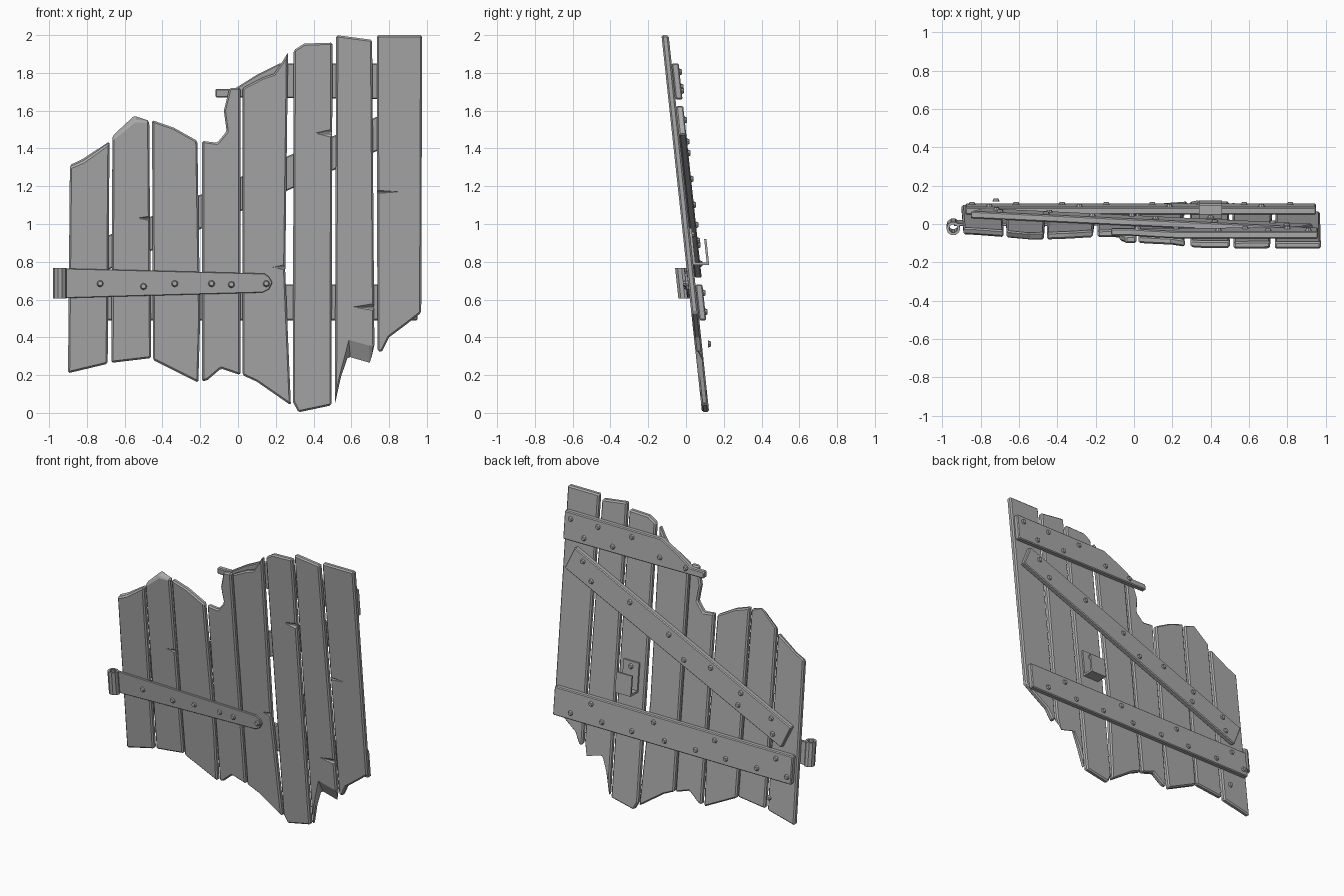
import bpy, bmesh, math
from mathutils import Matrix, Vector

cube = bpy.data.objects.get("Cube")
if cube:
    bpy.data.objects.remove(cube, do_unlink=True)

GREY = (0.40, 0.40, 0.40, 1)
mat = bpy.data.materials.new("weathered grey")
mat.use_nodes = True
mat.diffuse_color = GREY
mat.node_tree.nodes["Principled BSDF"].inputs["Base Color"].default_value = GREY

THICK = 0.038           # plank thickness
BACK = THICK + 0.037    # rear face of the battens


def lean(x, z, d):
    """Point on the leaning gate: d is the depth behind the front face."""
    return Vector((x, 0.085 - 0.1075 * z + d, z))


def finish(name, bm, bevel=0):
    bmesh.ops.recalc_face_normals(bm, faces=bm.faces)
    mesh = bpy.data.meshes.new(name)
    bm.to_mesh(mesh)
    bm.free()
    mesh.materials.append(mat)
    ob = bpy.data.objects.new(name, mesh)
    bpy.context.collection.objects.link(ob)
    if bevel:
        mod = ob.modifiers.new("worn edges", "BEVEL")
        mod.width = bevel
        mod.segments = 1
        mod.angle_limit = math.radians(40)
    return ob


def loft(name, front, back, bevel=0):
    """Solid between two matching outlines."""
    bm = bmesh.new()
    a = [bm.verts.new(p) for p in front]
    b = [bm.verts.new(p) for p in back]
    n = len(a)
    for i in range(n):
        j = (i + 1) % n
        bm.faces.new((a[i], a[j], b[j], b[i]))
    bm.faces.new(a)
    bm.faces.new(b[::-1])
    return finish(name, bm, bevel)


def slab(name, pts, d0, d1, bevel=0):
    """Outline (x, z[, height shift at the rear]) given thickness d0..d1."""
    return loft(name, [lean(p[0], p[1], d0) for p in pts],
                [lean(p[0], p[1] + (p[2] if len(p) > 2 else 0), d1) for p in pts], bevel)


def bolts(name, spots, d, side):
    """Low domed bolt heads; side is +1 at the rear, -1 at the front."""
    bm = bmesh.new()
    for x, z in spots:
        m = Matrix.Translation(lean(x, z, d + side * 0.005)) @ Matrix.Rotation(-side * math.pi / 2, 4, "X")
        bmesh.ops.create_cone(bm, cap_ends=True, segments=8, radius1=0.019,
                              radius2=0.012, depth=0.014, matrix=m)
    return finish(name, bm)


# Broken planks, from the model's right to its left
outlines = [
    [(-.90, .21), (-.69, .26), (-.68, 1.43, .01), (-.82, 1.33, .02), (-.89, 1.30, .015)],
    [(-.67, .265), (-.46, .29), (-.47, 1.545), (-.55, 1.545, .035), (-.665, 1.45, .02)],
    [(-.45, .28), (-.21, .16), (-.20, .5), (-.215, 1.44), (-.34, 1.51), (-.455, 1.55)],
    [(-.19, .165), (-.16, .175), (-.09, .235), (.012, .20), (.012, 1.72), (-.045, 1.72),
     (-.075, 1.60), (-.06, 1.49), (-.11, 1.43), (-.19, 1.44)],
    [(.024, .20), (.10, .165), (.28, .04), (.25, .75), (.265, 1.91), (.235, 1.86), (.19, 1.795),
     (.13, 1.775), (.024, 1.72)],
    [(.29, .06), (.32, .003), (.495, .04), (.50, 1.96), (.35, 1.955), (.295, 1.92)],
    [(.513, .045), (.545, .19), (.585, .37, -.08), (.705, .355, -.10), (.722, .36),
     (.71, 1.975), (.52, 2)],
    [(.738, .33), (.76, .32), (.80, .40), (.88, .46), (.97, .53), (.975, 2), (.735, 2)],
]
planks = [slab(f"plank_{i + 1}", o, 0, THICK, 0.009) for i, o in enumerate(outlines)]

# Shallow chips and a crack in the plank fronts: plank index, tip x, open-end x, z, height
for k, tip, end, z, h in [(5, .39, .51, 1.48, .03), (4, .17, .29, .77, .03),
                          (6, .59, .73, .56, .025), (7, .87, .72, 1.17, .012),
                          (1, -.55, -.44, 1.03, .02)]:
    front = [lean(tip, z, -.004), lean(end, z - h, -.004), lean(end, z + h, -.004)]
    rear = [lean(tip, z, -.002), lean(end, z - h * .2, .014), lean(end, z + h * .2, .014)]
    cutter = loft(f"chip_cutter_{k}", front, rear)
    cutter.hide_render = True
    cutter.hide_viewport = True
    mod = planks[k].modifiers.new("chip", "BOOLEAN")
    mod.operation = "DIFFERENCE"
    mod.solver = "EXACT"
    mod.object = cutter

# Rear battens: snapped upper one, full lower one, diagonal brace
slab("upper_batten", [(.96, 1.66), (.96, 1.85), (.22, 1.85), (.10, 1.79), (-.02, 1.715),
                      (-.12, 1.715), (-.12, 1.67)], THICK, BACK, 0.006)
slab("lower_batten", [(-.88, .49), (.95, .49), (.95, .68), (-.88, .68)], THICK, BACK, 0.006)
low, high = Vector((-.82, .79)), Vector((.90, 1.55))
along = (high - low).normalized()
half = Vector((-along.y, along.x)) * 0.083
slab("diagonal_brace", [tuple(p) for p in (low - half, high - half, high + half, low + half)],
     THICK, BACK, 0.006)

# Bolt heads on the battens, staggered up and down
centres = [-.80, -.57, -.33, -.10, .14, .39, .62, .86]
bolts("lower_batten_bolts", [(x + s * .045, .585 + s * .05) for i, x in enumerate(centres)
                             for s in ((1, -1) if i % 2 == 0 else (-1,))], BACK, 1)
bolts("upper_batten_bolts", [(x, 1.755 + s * .05) for x, s in
                             ((.91, 1), (.80, -1), (.70, 1), (.58, -1), (.44, 1), (.22, -.6), (.02, -1))],
      BACK, 1)
bolts("brace_bolts", [tuple(low.lerp(high, t) + half * s) for t, s in
                      ((.05, -.5), (.08, .5), (.21, -.5), (.22, .5), (.36, .5), (.46, -.5),
                       (.55, .4), (.73, .4), (.89, -.4), (.95, .5))], BACK, 1)
bolts("loose_bolt", [(-.72, .365)], THICK + .036, 1)

# Front hinge strap with rounded tip and rolled knuckle
slab("hinge_strap", [(-.94, .607), (-.60, .617), (.13, .637), (.165, .655), (.182, .69),
                     (.165, .72), (.14, .738), (-.60, .757), (-.94, .765)], -.014, .002, 0.003)
bolts("strap_bolts", [(-.73, .685), (-.50, .67), (-.335, .685), (-.14, .685), (-.035, .68),
                      (.15, .685)], -.014, -1)
bm = bmesh.new()
SIDES = 10
rings = []
for r, z in ((.036, .605), (.036, .767), (.022, .767), (.022, .605)):
    angles = [2 * math.pi * i / SIDES for i in range(SIDES)]
    rings.append([bm.verts.new(lean(-.943 + r * math.cos(a), z, -.026 + r * math.sin(a)))
                  for a in angles])
for a, b in zip(rings, rings[1:] + rings[:1]):
    for i in range(SIDES):
        j = (i + 1) % SIDES
        bm.faces.new((a[i], a[j], b[j], b[i]))
finish("hinge_knuckle", bm)

# Rear bar bracket: plate, shelf and upturned lip as one bent profile (z, depth)
profile = [(.98, THICK), (.98, .05), (.797, .05), (.797, .110), (.92, .110), (.92, .122),
           (.783, .122), (.783, THICK)]
loft("bar_bracket", [lean(.34, z, d) for z, d in profile],
     [lean(.46, z, d) for z, d in profile])
bolts("bracket_bolt", [(.40, .945)], .05, 1)
